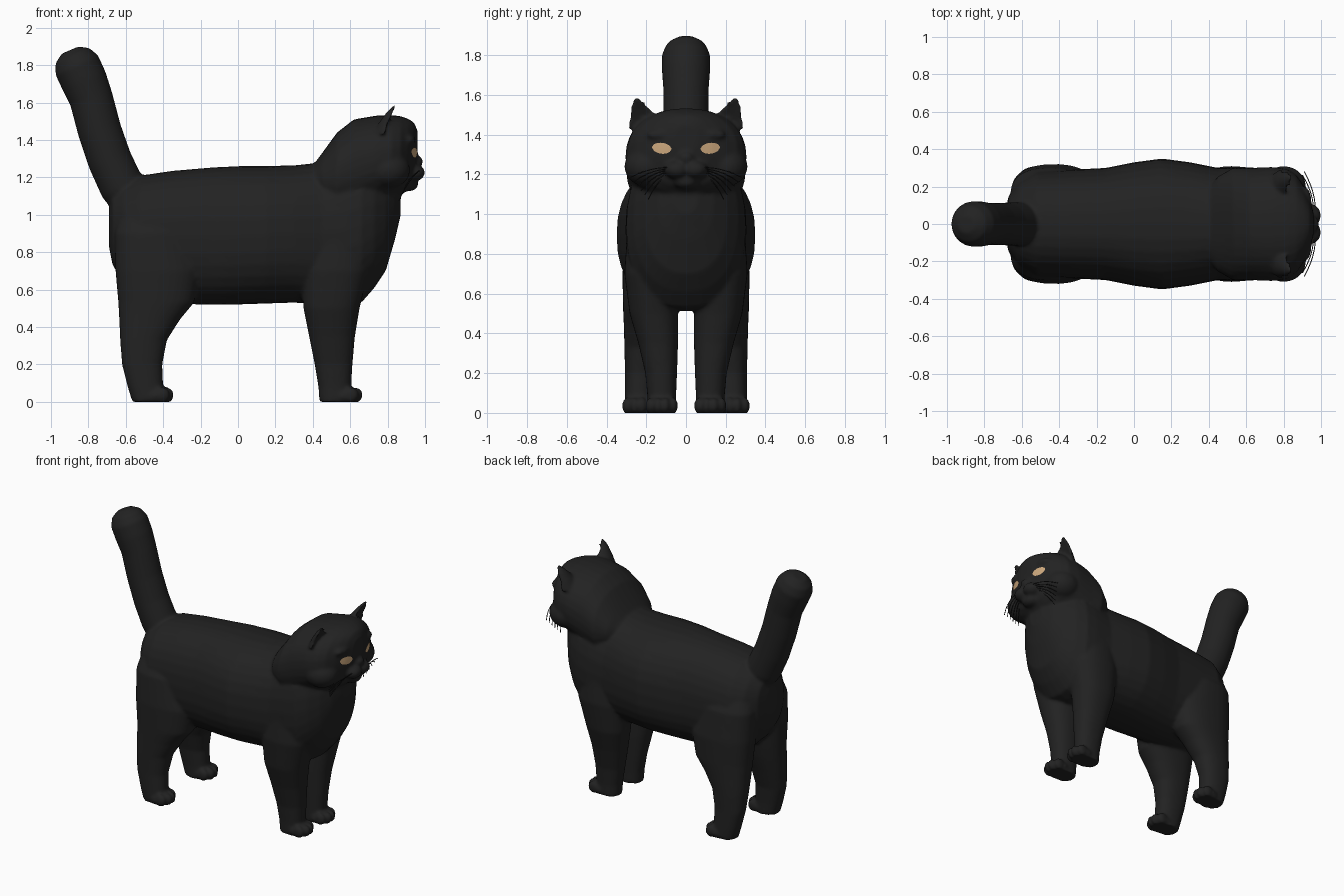
import bpy, bmesh, math
from mathutils import Vector
from mathutils.bvhtree import BVHTree

if "Cube" in bpy.data.objects:
    bpy.data.objects.remove(bpy.data.objects["Cube"])


def material(name, rgb):
    m = bpy.data.materials.new(name)
    m.diffuse_color = (*rgb, 1)
    m.use_nodes = True
    m.node_tree.nodes["Principled BSDF"].inputs["Base Color"].default_value = m.diffuse_color
    return m


BLACK = material("black fur", (0.016, 0.016, 0.016))
TAN = material("amber eye", (0.62, 0.40, 0.21))
bm = bmesh.new()


def loft(rings, power=2.0, n=32, hollow=False):
    """Skin closed superellipse rings, each (centre, u radius vector, v radius vector)."""
    loops = []
    for c, u, v in rings:
        loop = []
        for i in range(n):
            a = 2 * math.pi * i / n
            ca, sa = math.cos(a), math.sin(a)
            x = math.copysign(abs(ca) ** (2 / power), ca)
            y = math.copysign(abs(sa) ** (2 / power), sa)
            if hollow and x > 0:
                x *= -0.25
            loop.append(bm.verts.new(Vector(c) + Vector(u) * x + Vector(v) * y))
        loops.append(loop)
    faces = [bm.faces.new(loops[0]), bm.faces.new(loops[-1])]
    for a, b in zip(loops, loops[1:]):
        for i in range(n):
            j = (i + 1) % n
            faces.append(bm.faces.new((a[i], a[j], b[j], b[i])))
    bmesh.ops.recalc_face_normals(bm, faces=faces)


def along_x(rows, power):
    loft([((x, 0, z), (0, ry, 0), (0, 0, rz)) for x, z, ry, rz in rows], power)


def ball(c, r):
    vs = bmesh.ops.create_uvsphere(bm, u_segments=24, v_segments=16, radius=1)["verts"]
    for v in vs:
        v.co = Vector([c[i] + v.co[i] * r[i] for i in range(3)])


# Torso: x, centre z, half width, half height
along_x([(-.69, .93, .06, .10), (-.67, .92, .15, .19), (-.61, .90, .23, .26),
         (-.52, .88, .28, .33), (-.35, .88, .29, .355), (-.15, .885, .30, .367),
         (.0, .89, .33, .37), (.15, .893, .35, .368), (.30, .897, .33, .367),
         (.45, .90, .30, .38), (.58, .92, .305, .41), (.66, .94, .30, .41),
         (.73, .97, .265, .36), (.79, 1.0, .21, .30), (.84, 1.06, .14, .19),
         (.87, 1.09, .06, .09)], 2.3)

# Head
along_x([(.39, 1.18, .18, .07), (.45, 1.19, .255, .14), (.53, 1.21, .30, .23),
         (.62, 1.25, .30, .26), (.74, 1.29, .305, .24), (.82, 1.305, .295, .228),
         (.87, 1.315, .26, .212), (.91, 1.325, .20, .188), (.94, 1.35, .13, .145),
         (.96, 1.38, .06, .07)], 2.2)

# Tail: x, z, radius, swept with rings tilted to the path
path = [(-.55, 1.03, .10), (-.62, 1.15, .12), (-.685, 1.29, .118), (-.74, 1.45, .117),
        (-.785, 1.62, .117), (-.825, 1.72, .125), (-.862, 1.80, .125),
        (-.885, 1.85, .10), (-.898, 1.88, .05)]
rings = []
for i, (x, z, r) in enumerate(path):
    a, b = path[max(i - 1, 0)], path[min(i + 1, len(path) - 1)]
    t = Vector((b[0] - a[0], 0, b[1] - a[1])).normalized()
    rings.append(((x, 0, z), (t.z * r, 0, -t.x * r), (0, r * .97, 0)))
loft(rings)

# Legs: z, back x, front x, centre y, half width
front = [(0, .435, .61, .122, .07), (.08, .43, .605, .122, .072), (.2, .41, .612, .125, .08),
         (.35, .38, .625, .14, .10), (.5, .35, .65, .162, .122), (.7, .34, .70, .175, .135),
         (.95, .36, .70, .165, .13), (1.1, .42, .64, .14, .08)]
hind = [(0, -.565, -.40, .235, .072), (.08, -.59, -.40, .235, .073), (.2, -.62, -.405, .23, .077),
        (.33, -.63, -.38, .215, .095), (.44, -.635, -.31, .20, .113), (.53, -.64, -.235, .19, .127),
        (.7, -.655, -.20, .18, .14), (.9, -.66, -.25, .165, .135), (1.05, -.62, -.32, .14, .09)]
for s in (-1, 1):
    for rows in (front, hind):
        loft([(((a + b) / 2, s * y, z), ((b - a) / 2, 0, 0), (0, ry, 0))
              for z, a, b, y, ry in rows], 2.3)
    # Paws with four toes
    for px, py in ((.57, .122), (-.44, .24)):
        ball((px, s * py, .03), (.08, .08, .05))
        for k, dx in ((-1.5, .035), (-.5, .058), (.5, .058), (1.5, .035)):
            ball((px + dx, s * py + k * .038, .036), (.04, .024, .042))
    # Ears, hollow towards the front
    loft([((.79, s * .205, 1.43), (.07, 0, 0), (0, .085, 0)),
          ((.81, s * .215, 1.49), (.058, 0, 0), (0, .07, 0)),
          ((.832, s * .235, 1.545), (.04, 0, 0), (0, .043, 0)),
          ((.85, s * .247, 1.585), (.02, 0, 0), (0, .016, 0))], hollow=True)
    # Muzzle, brow and cheek
    ball((.935, s * .045, 1.225), (.065, .065, .048))
    ball((.915, s * .115, 1.40), (.035, .085, .03))
    ball((.80, s * .20, 1.24), (.12, .11, .10))
# Nose and chin
ball((.958, 0, 1.285), (.032, .04, .03))
ball((.91, 0, 1.165), (.055, .065, .04))

# Fuse everything into one smooth body
me = bpy.data.meshes.new("cat_body")
bm.to_mesh(me)
bm.free()
body = bpy.data.objects.new("cat_body", me)
bpy.context.collection.objects.link(body)
bpy.context.view_layer.objects.active = body
body.select_set(True)
rm = body.modifiers.new("fuse", 'REMESH')
rm.mode = 'VOXEL'
rm.voxel_size = 0.011
sm = body.modifiers.new("soften", 'SMOOTH')
sm.iterations = 5
for name in ("fuse", "soften"):
    bpy.ops.object.modifier_apply(modifier=name)
me = body.data
for v in me.vertices:
    v.co.z = max(v.co.z, 0)
me.materials.clear()
me.materials.append(BLACK)
me.polygons.foreach_set("use_smooth", [True] * len(me.polygons))
tree = BVHTree.FromPolygons([v.co.copy() for v in me.vertices],
                            [tuple(p.vertices) for p in me.polygons])


def on_face(y, z, lift):
    hit = tree.ray_cast(Vector((2, y, z)), Vector((-1, 0, 0)))[0]
    return Vector(((hit.x if hit else .9) + lift, y, z))


# Eyes: almond plates laid on the face
for s, side in ((-1, "right"), (1, "left")):
    eb = bmesh.new()
    cols = []
    for i in range(13):
        t = -1 + i / 6
        h = .004 + .025 * (1 - t * t) ** .6
        cols.append([eb.verts.new(on_face(s * (.122 + .048 * t), 1.333 + .004 * t + h * k, .005))
                     for k in (-1, -.5, 0, .5, .9)])
    for a, b in zip(cols, cols[1:]):
        for j in range(4):
            q = (a[j], b[j], b[j + 1], a[j + 1])
            eb.faces.new(q if s > 0 else q[::-1])
    em = bpy.data.meshes.new(side + "_eye")
    eb.to_mesh(em)
    eb.free()
    em.materials.append(TAN)
    bpy.context.collection.objects.link(bpy.data.objects.new(side + "_eye", em))

    # Whiskers: thin drooping strands
    cu = bpy.data.curves.new(side + "_whiskers", 'CURVE')
    cu.dimensions = '3D'
    cu.bevel_depth = .0025
    cu.bevel_resolution = 1
    for k in range(6):
        sp = cu.splines.new('POLY')
        sp.points.add(6)
        for j, p in enumerate(sp.points):
            t = j / 6
            p.co = (.97 - .01 * k - .06 * t * t, s * (.07 + (.21 - .018 * k) * t),
                    1.235 - .008 * k + .01 * t - (.06 + .014 * k) * t * t, 1)
    cu.materials.append(BLACK)
    bpy.context.collection.objects.link(bpy.data.objects.new(side + "_whiskers", cu))
